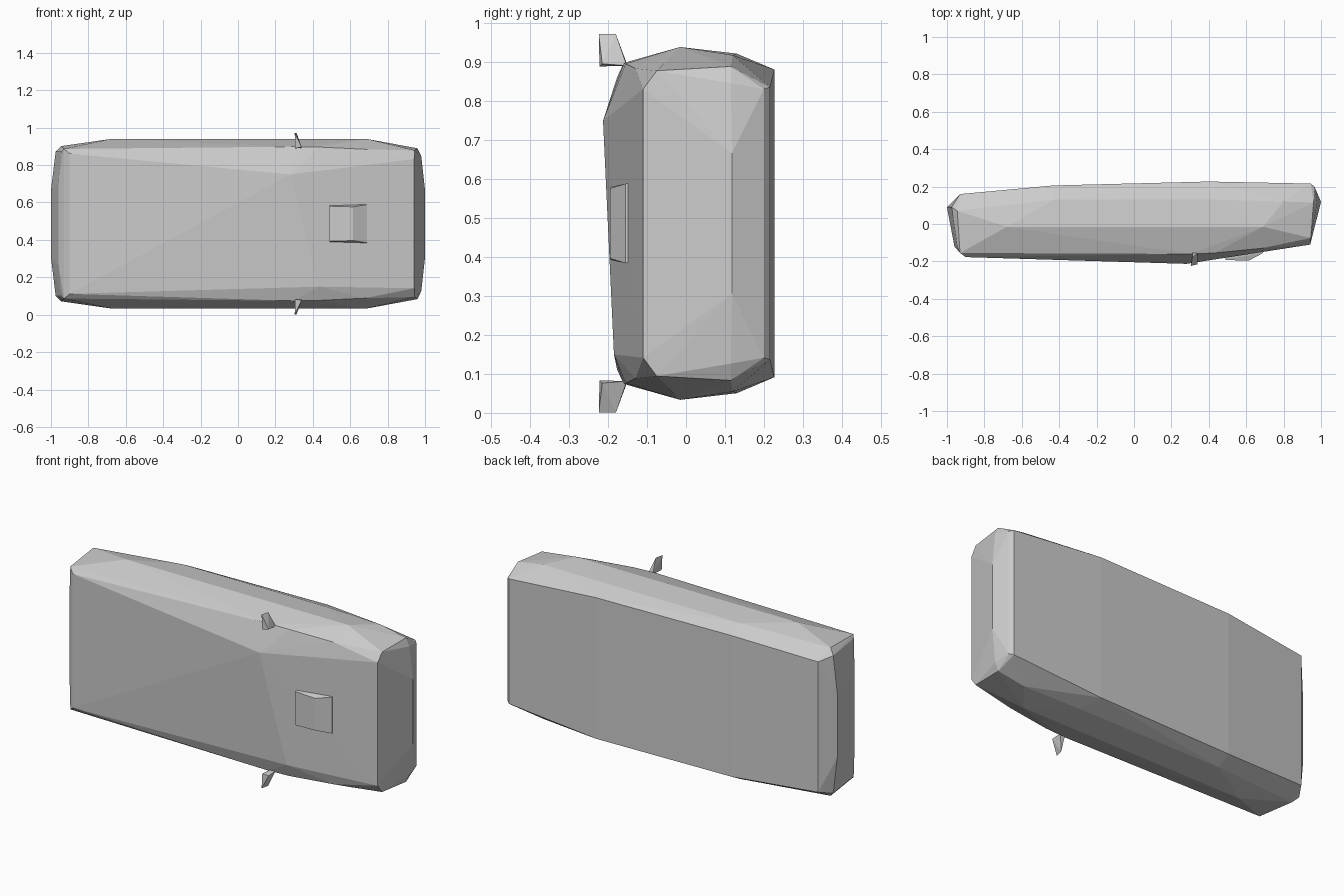
import bpy, bmesh

MID = 0.4865  # centre of the width, which runs along z


def hull(name, points):
    """Flat-faceted convex shell around the given points."""
    mesh = bpy.data.meshes.new(name)
    bm = bmesh.new()
    for p in points:
        bm.verts.new(p)
    res = bmesh.ops.convex_hull(bm, input=bm.verts[:])
    loose = {v for v in res["geom_interior"] + res["geom_unused"]
             if isinstance(v, bmesh.types.BMVert) and v.is_valid}
    if loose:
        bmesh.ops.delete(bm, geom=list(loose), context="VERTS")
    bmesh.ops.recalc_face_normals(bm, faces=bm.faces[:])
    bm.to_mesh(mesh)
    bm.free()
    obj = bpy.data.objects.new(name, mesh)
    bpy.context.collection.objects.link(obj)
    return obj


def both(points):
    """Mirror (x, y, half width) points across the centre plane."""
    return [(x, y, MID + s * h) for x, y, h in points for s in (1, -1)]


# Van body lying on its side: roof faces -y, floor faces +y
roof_edge = [(-0.90, -0.177, 0.375), (-0.93, -0.155, 0.40), (0.30, -0.160, 0.412),
             (0.43, -0.155, 0.410), (0.68, -0.130, 0.398)]
belt_line = [(-0.68, -0.015, 0.453), (0.69, -0.015, 0.453)]
sill = [(-0.43, 0.13, 0.436), (0.45, 0.13, 0.436), (0.80, 0.12, 0.432)]
floor_edge = [(-0.93, 0.160, 0.365), (-0.43, 0.206, 0.395), (0.40, 0.227, 0.395),
              (0.945, 0.216, 0.350)]
rear_end = [(-0.96, -0.12, 0.22), (-0.945, -0.12, 0.385), (-1.0, 0.09, 0.18),
            (-0.975, 0.09, 0.385), (-0.945, 0.07, 0.415)]
nose = [(0.942, -0.110, 0.345), (0.945, -0.075, 0.392), (0.96, 0.115, 0.403),
        (1.0, 0.118, 0.18), (0.98, 0.115, 0.36), (0.965, 0.200, 0.345)]
roof_peak = [(0.28, -0.213, 0.75), (0.43, -0.185, 0.15)]
hull("van_body", both(roof_edge + belt_line + sill + floor_edge + rear_end + nose) + roof_peak)

# Raised bonnet scoop with a sloping front
scoop = [(0.49, -0.193, 0.094), (0.615, -0.195, 0.090), (0.69, -0.155, 0.102),
         (0.49, -0.15, 0.102), (0.69, -0.14, 0.102)]
hull("bonnet_scoop", both(scoop))

# Wing mirrors, one on each side
wing = [(0.303, -0.224, 0.486), (0.313, -0.180, 0.486), (0.318, -0.182, 0.470),
        (0.306, -0.222, 0.403), (0.340, -0.215, 0.410), (0.312, -0.150, 0.405),
        (0.340, -0.152, 0.405)]
for side, label in ((1, "left"), (-1, "right")):
    hull("wing_mirror_" + label, [(x, y, MID + side * h) for x, y, h in wing])
